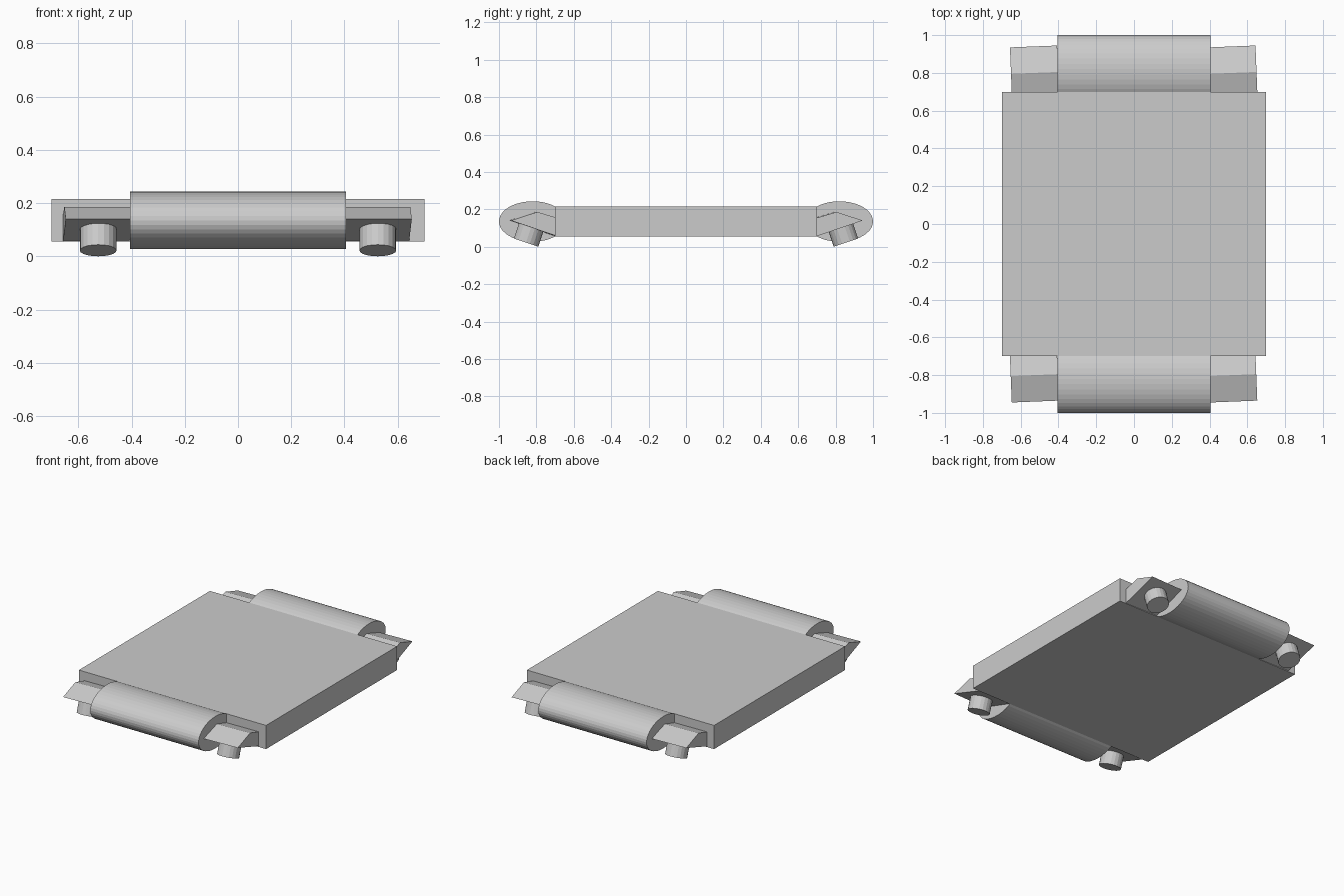
import bpy, bmesh, math
from mathutils import Matrix, Vector

if "Cube" in bpy.data.objects:
    bpy.data.objects.remove(bpy.data.objects["Cube"])

CZ = 0.135  # mid height of the slab


def finish(name, bm):
    bmesh.ops.recalc_face_normals(bm, faces=bm.faces)
    mesh = bpy.data.meshes.new(name)
    bm.to_mesh(mesh)
    bm.free()
    obj = bpy.data.objects.new(name, mesh)
    bpy.context.collection.objects.link(obj)
    return obj


def extrude_x(name, profile, x0, x1):
    """Closed (y, z) profile extruded along x, with the origin left at zero."""
    bm = bmesh.new()
    face = bm.faces.new([bm.verts.new((x0, y, z)) for y, z in profile])
    new = bmesh.ops.extrude_face_region(bm, geom=[face])["geom"]
    verts = [v for v in new if isinstance(v, bmesh.types.BMVert)]
    bmesh.ops.translate(bm, verts=verts, vec=(x1 - x0, 0, 0))
    return finish(name, bm)


# main slab
extrude_x("slab", [(-0.7, 0.055), (0.7, 0.055), (0.7, 0.215), (-0.7, 0.215)], -0.7, 0.7)

for end, s in (("front", -1), ("back", 1)):
    # oval roll on each end
    oval = [(s * 0.82 + 0.18 * math.cos(a), CZ + 0.108 * math.sin(a))
            for a in (2 * math.pi * i / 40 for i in range(40))]
    extrude_x(end + "_roll", oval, -0.405, 0.405)

    for side, cx in (("left", -0.527), ("right", 0.523)):
        # wedge bracket, turned very slightly in plan
        profile = [(s * y - s * 0.82, z) for y, z in
                   ((0.69, 0.055), (0.94, 0.14), (0.80, 0.186), (0.69, 0.153))]
        wedge = extrude_x(f"{end}_{side}_wedge", profile, -0.125, 0.125)
        wedge.location = (cx, s * 0.82, 0)
        wedge.rotation_euler.z = math.radians(2.3)

        # round foot, square to the sloping underside of the wedge
        axis = Vector((0, s * 0.316, -0.949))
        bottom = Vector((math.copysign(0.525, cx), s * 0.855, 0.022))
        depth = 0.12
        bm = bmesh.new()
        rot = axis.to_track_quat('Z', 'Y').to_matrix().to_4x4()
        bmesh.ops.create_cone(bm, cap_ends=True, segments=20, radius1=0.069,
                              radius2=0.069, depth=depth,
                              matrix=Matrix.Translation(bottom - axis * depth / 2) @ rot)
        finish(f"{end}_{side}_foot", bm)
